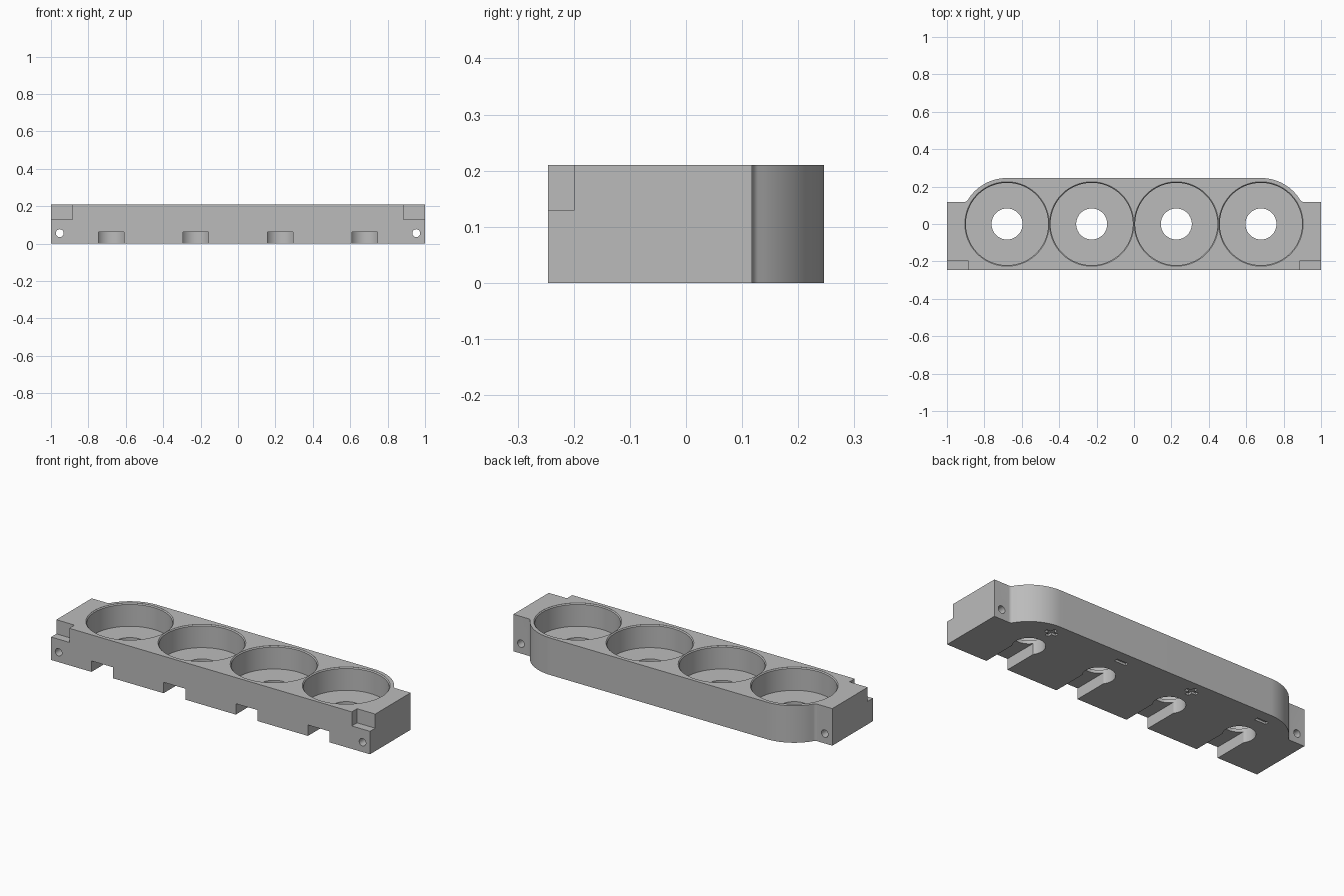
import bpy, bmesh, math

if "Cube" in bpy.data.objects:
    bpy.data.objects.remove(bpy.data.objects["Cube"])

H = 0.21                                   # overall height
PITCH = 0.4525
WELLS = [(i - 1.5) * PITCH for i in range(4)]

gray = bpy.data.materials.new("gray plastic")
gray.diffuse_color = (0.5, 0.5, 0.5, 1)
gray.use_nodes = True
gray.node_tree.nodes["Principled BSDF"].inputs["Base Color"].default_value = gray.diffuse_color


def finish(bm, name):
    bmesh.ops.recalc_face_normals(bm, faces=bm.faces)
    me = bpy.data.meshes.new(name)
    bm.to_mesh(me)
    bm.free()
    me.materials.append(gray)
    ob = bpy.data.objects.new(name, me)
    bpy.context.collection.objects.link(ob)
    return ob


def prism(name, pts, z0, z1):
    bm = bmesh.new()
    face = bm.faces.new([bm.verts.new((x, y, z0)) for x, y in pts])
    top = bmesh.ops.extrude_face_region(bm, geom=[face])["geom"]
    verts = [v for v in top if isinstance(v, bmesh.types.BMVert)]
    bmesh.ops.translate(bm, verts=verts, vec=(0, 0, z1 - z0))
    return finish(bm, name)


def box(name, x0, x1, y0, y1, z0, z1):
    return prism(name, [(x0, y0), (x1, y0), (x1, y1), (x0, y1)], z0, z1)


def lathe(name, profile, x, n=96):
    """Closed solid of revolution from (radius, height) pairs."""
    bm = bmesh.new()
    rings = [[bm.verts.new((x + r * math.cos(2 * math.pi * k / n),
                            r * math.sin(2 * math.pi * k / n), z))
              for k in range(n)] for r, z in profile]
    for a, b in zip(rings, rings[1:]):
        for k in range(n):
            j = (k + 1) % n
            bm.faces.new((a[k], a[j], b[j], b[k]))
    bm.faces.new(rings[0])
    bm.faces.new(rings[-1])
    return finish(bm, name)


# Body outline: straight front, square ears, round back corners with a small fillet
R, F, EAR = 0.246, 0.022, 0.118
cx = WELLS[3]
fy = EAR + F
fx = cx + math.sqrt((R + F) ** 2 - fy ** 2)
join = math.atan2(fy, fx - cx)
half = [(1, -0.246), (1, EAR)]
for k in range(9):                         # concave fillet from ear to arc
    a = -math.pi / 2 + (join - math.pi / 2) * k / 8
    half.append((fx + F * math.cos(a), fy + F * math.sin(a)))
for k in range(1, 25):                     # convex back corner
    a = join + (math.pi / 2 - join) * k / 24
    half.append((cx + R * math.cos(a), R * math.sin(a)))
body = prism("holder_body", half + [(-x, y) for x, y in reversed(half)], 0, H)

cutters = []
for i, x in enumerate(WELLS):
    # round well with a chamfered rim and a through hole
    cutters.append(lathe("well_cutter", [(0.22, 0.08), (0.22, H - 0.006),
                                         (0.2255, H - 0.0005), (0.2255, H + 0.05)], x))
    cutters.append(lathe("hole_cutter", [(0.083, -0.05), (0.083, 0.12)], x, 64))
    # wire slot from the front edge to the hole
    cutters.append(box("slot_cutter", x - 0.068, x + 0.068, -0.3, 0, -0.05, 0.062))
    # engraved polarity mark underneath
    cutters.append(box("mark_cutter", x - 0.036, x + 0.036, 0.161, 0.183, -0.05, 0.012))
    if i % 2:
        cutters.append(box("mark_cross_cutter", x - 0.011, x + 0.011,
                           0.136, 0.208, -0.05, 0.012))

for s in (-1, 1):
    # stepped notch at each front top corner
    cutters.append(box("notch_cutter", *sorted((s * 0.886, s * 1.1)), -0.3, -0.199, 0.13, 0.3))
    # screw hole through each ear
    circle = [(s * 0.953 + 0.021 * math.cos(k * math.pi / 16),
               0.021 * math.sin(k * math.pi / 16)) for k in range(32)]
    screw = prism("screw_cutter", circle, -0.4, 0.4)
    screw.rotation_euler.x = math.pi / 2
    screw.location.z = 0.056
    cutters.append(screw)

bpy.context.view_layer.update()
bpy.context.view_layer.objects.active = body
body.select_set(True)
for c in cutters:
    m = body.modifiers.new("cut", "BOOLEAN")
    m.operation = "DIFFERENCE"
    m.solver = "EXACT"
    m.object = c
    bpy.ops.object.modifier_apply(modifier=m.name)
for c in cutters:
    bpy.data.objects.remove(c, do_unlink=True)
bpy.ops.object.shade_smooth_by_angle(angle=math.radians(30))
